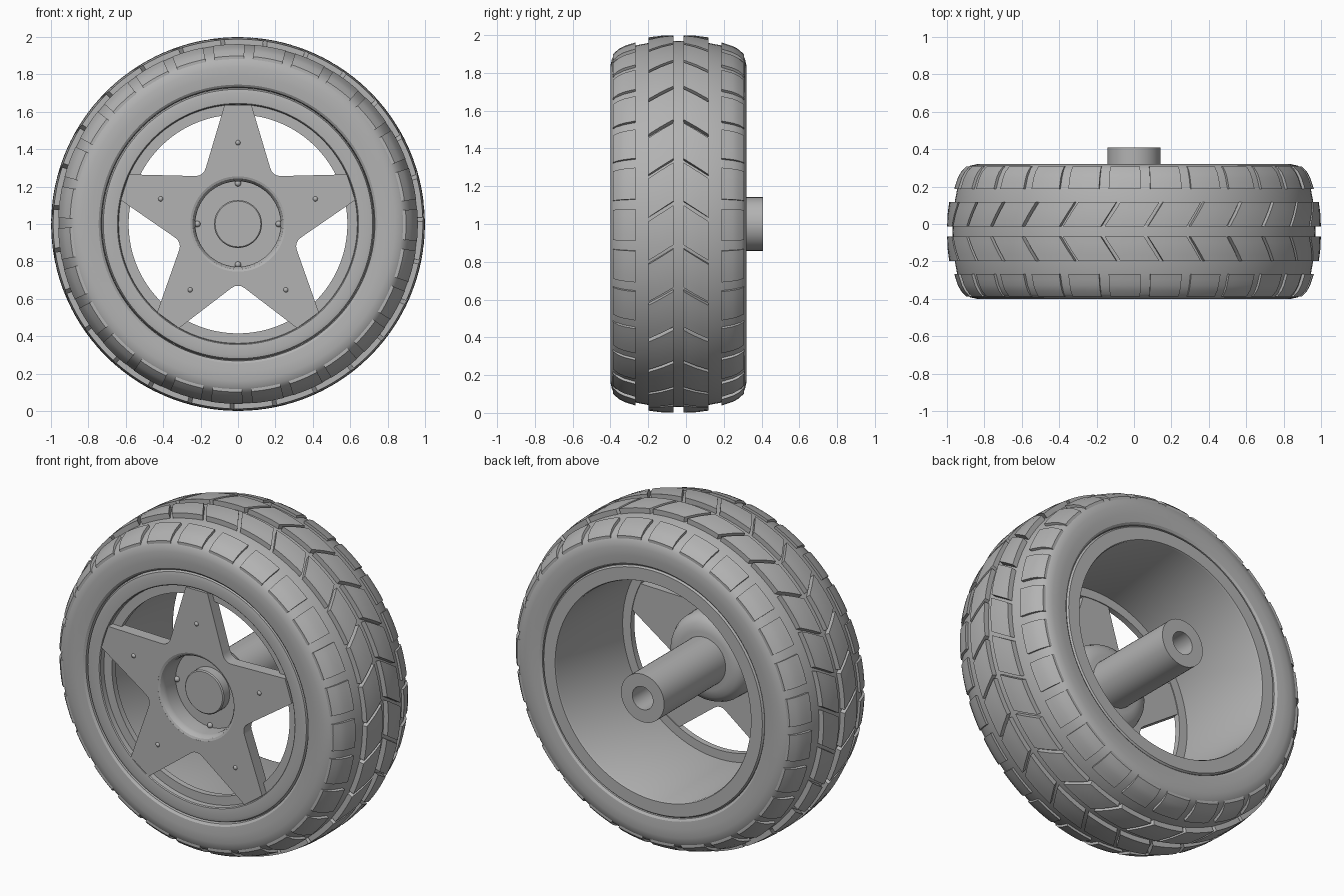
import bpy, bmesh, math
from mathutils import Vector, Matrix

cube = bpy.data.objects.get("Cube")
if cube:
    bpy.data.objects.remove(cube)

grey = bpy.data.materials.new("plain_grey")
grey.use_nodes = True
colour = (0.45, 0.45, 0.45, 1)
grey.diffuse_color = colour
grey.node_tree.nodes["Principled BSDF"].inputs["Base Color"].default_value = colour

AXIS_Z = 1.0      # wheel centre height
MID_Y = -0.04     # middle of the tread
BLOCKS = 27       # tread blocks around each row


def finish(bm, name, angle=30):
    bmesh.ops.remove_doubles(bm, verts=bm.verts, dist=1e-5)
    bmesh.ops.recalc_face_normals(bm, faces=bm.faces)
    mesh = bpy.data.meshes.new(name)
    bm.to_mesh(mesh)
    bm.free()
    obj = bpy.data.objects.new(name, mesh)
    bpy.context.collection.objects.link(obj)
    obj.location.z = AXIS_Z
    mesh.materials.append(grey)
    smooth(obj, angle)
    return obj


def smooth(obj, angle=30):
    bpy.ops.object.select_all(action='DESELECT')
    obj.select_set(True)
    bpy.context.view_layer.objects.active = obj
    bpy.ops.object.shade_smooth_by_angle(angle=math.radians(angle))


def lathe(name, profile, steps=96, closed=True):
    """Spin (radius, y) points around the wheel axis."""
    bm = bmesh.new()
    verts = [bm.verts.new((r, y, 0)) for r, y in profile]
    pairs = list(zip(verts, verts[1:] + verts[:1]))
    edges = [bm.edges.new(p) for p in (pairs if closed else pairs[:-1])]
    bmesh.ops.spin(bm, geom=verts + edges, cent=(0, 0, 0), axis=(0, 1, 0),
                   angle=math.tau, steps=steps, use_duplicate=False)
    return finish(bm, name)


# Tyre carcass: half section mirrored about the tread middle
half = [(0.97, 0.0), (0.967, 0.09), (0.958, 0.16), (0.945, 0.23), (0.925, 0.29),
        (0.90, 0.335), (0.875, 0.352), (0.84, 0.36), (0.79, 0.36), (0.745, 0.355),
        (0.732, 0.345), (0.728, 0.32)]
lathe("tyre", [(r, MID_Y + t) for r, t in half] +
      [(r, MID_Y - t) for r, t in reversed(half[1:])], 128)


def tread_radius(t):
    t = abs(t)
    for (r0, t0), (r1, t1) in zip(half, half[1:]):
        if t <= t1:
            return r0 + (r1 - r0) * (t - t0) / (t1 - t0)
    return r1


# Tread blocks: curved patches thickened inward
def tread_row(name, near, far, side, gap, slant, lift):
    bm = bmesh.new()
    pitch = math.tau / BLOCKS
    start = math.radians(7)
    cols, rows = 5, 4
    for b in range(BLOCKS):
        grid = []
        for i in range(rows + 1):
            f = i / rows
            t = near + (far - near) * f
            r = tread_radius(t) + lift
            line = []
            for j in range(cols + 1):
                a = start + b * pitch + gap / 2 + (pitch - gap) * j / cols + slant * f
                line.append(bm.verts.new((r * math.cos(a), MID_Y + side * t,
                                          -r * math.sin(a))))
            grid.append(line)
        for i in range(rows):
            for j in range(cols):
                quad = [grid[i][j], grid[i][j + 1], grid[i + 1][j + 1], grid[i + 1][j]]
                face = bm.faces.new(quad)
                face.normal_update()
                c = face.calc_center_median()
                if face.normal.dot(Vector((c.x, 0, c.z))) < 0:
                    face.normal_flip()
    # drop a copy of every patch below the carcass and wall it in
    tops = bm.faces[:]
    walls = bmesh.ops.extrude_face_region(bm, geom=tops, use_keep_orig=True)
    for v in walls["geom"]:
        if isinstance(v, bmesh.types.BMVert):
            v.co.x *= 0.96
            v.co.z *= 0.96
    finish(bm, name, 35)


for side, label in ((-1, "front"), (1, "back")):
    tread_row(label + "_chevron_tread", 0.027, 0.158, side, 0.022, 0.085, 0.03)
    tread_row(label + "_shoulder_tread", 0.228, 0.347, side, 0.055, 0.0, 0.016)

# Rim barrel with front lip, recessed flange ring and open back
lathe("rim", [(0.728, -0.37), (0.72, -0.385), (0.70, -0.39), (0.645, -0.385), (0.64, -0.38),
              (0.638, -0.35), (0.585, -0.35), (0.585, -0.315), (0.638, -0.315),
              (0.64, 0.30), (0.645, 0.31), (0.72, 0.31), (0.728, 0.30)], 96)

# Five pointed spoke plate with a round hub opening
curve = bpy.data.curves.new("spoke_star", 'CURVE')
curve.dimensions = '2D'
curve.fill_mode = 'BOTH'
curve.extrude = 0.035


def add_outline(points):
    spline = curve.splines.new('POLY')
    spline.points.add(len(points) - 1)
    for p, (x, y) in zip(spline.points, points):
        p.co = (x, y, 0, 1)
    spline.use_cyclic_u = True


arm = [(-0.072, 0.636), (0.072, 0.636)]
for deg, r in ((30, 0.345), (33, 0.333), (36, 0.33), (39, 0.333), (42, 0.345)):
    arm.append((r * math.sin(math.radians(deg)), r * math.cos(math.radians(deg))))
star = []
for k in range(5):
    turn = Matrix.Rotation(-k * math.tau / 5, 2)
    star += [tuple(turn @ Vector(p)) for p in arm]
add_outline(star)
add_outline([(0.255 * math.cos(a * math.tau / 64), 0.255 * math.sin(a * math.tau / 64))
             for a in range(64)])
spokes = bpy.data.objects.new("spoke_star", curve)
bpy.context.collection.objects.link(spokes)
spokes.rotation_euler.x = math.pi / 2
spokes.location = (0, -0.355, AXIS_Z)
curve.materials.append(grey)
bpy.ops.object.select_all(action='DESELECT')
spokes.select_set(True)
bpy.context.view_layer.objects.active = spokes
bpy.ops.object.convert(target='MESH')
smooth(spokes)

# Hub dish: rounded cup behind the opening
lathe("hub_dish", [(0.256, -0.39), (0.243, -0.385), (0.232, -0.37), (0.228, -0.35),
                   (0.228, -0.26), (0.0, -0.26), (0.0, -0.17), (0.17, -0.17),
                   (0.215, -0.18), (0.245, -0.205), (0.26, -0.24), (0.262, -0.30),
                   (0.262, -0.32), (0.258, -0.36)], 64, False)

# Centre boss and hollow axle tube
lathe("centre_boss", [(0.0, -0.32), (0.122, -0.32), (0.128, -0.314),
                      (0.128, -0.25), (0.0, -0.25)], 48, False)
lathe("axle_tube", [(0.0, -0.18), (0.142, -0.18), (0.142, 0.408), (0.068, 0.408),
                    (0.068, 0.1), (0.0, 0.1)], 48, False)


# Small round-headed pins
def pins(name, count, ring, y, radius):
    bm = bmesh.new()
    for k in range(count):
        a = k * math.tau / count
        spot = Matrix.Translation((ring * math.sin(a), y, ring * math.cos(a)))
        bmesh.ops.create_uvsphere(bm, u_segments=12, v_segments=8, radius=radius, matrix=spot)
    finish(bm, name, 60)


pins("spoke_pins", 5, 0.435, -0.386, 0.014)
pins("hub_pins", 4, 0.217, -0.262, 0.016)
